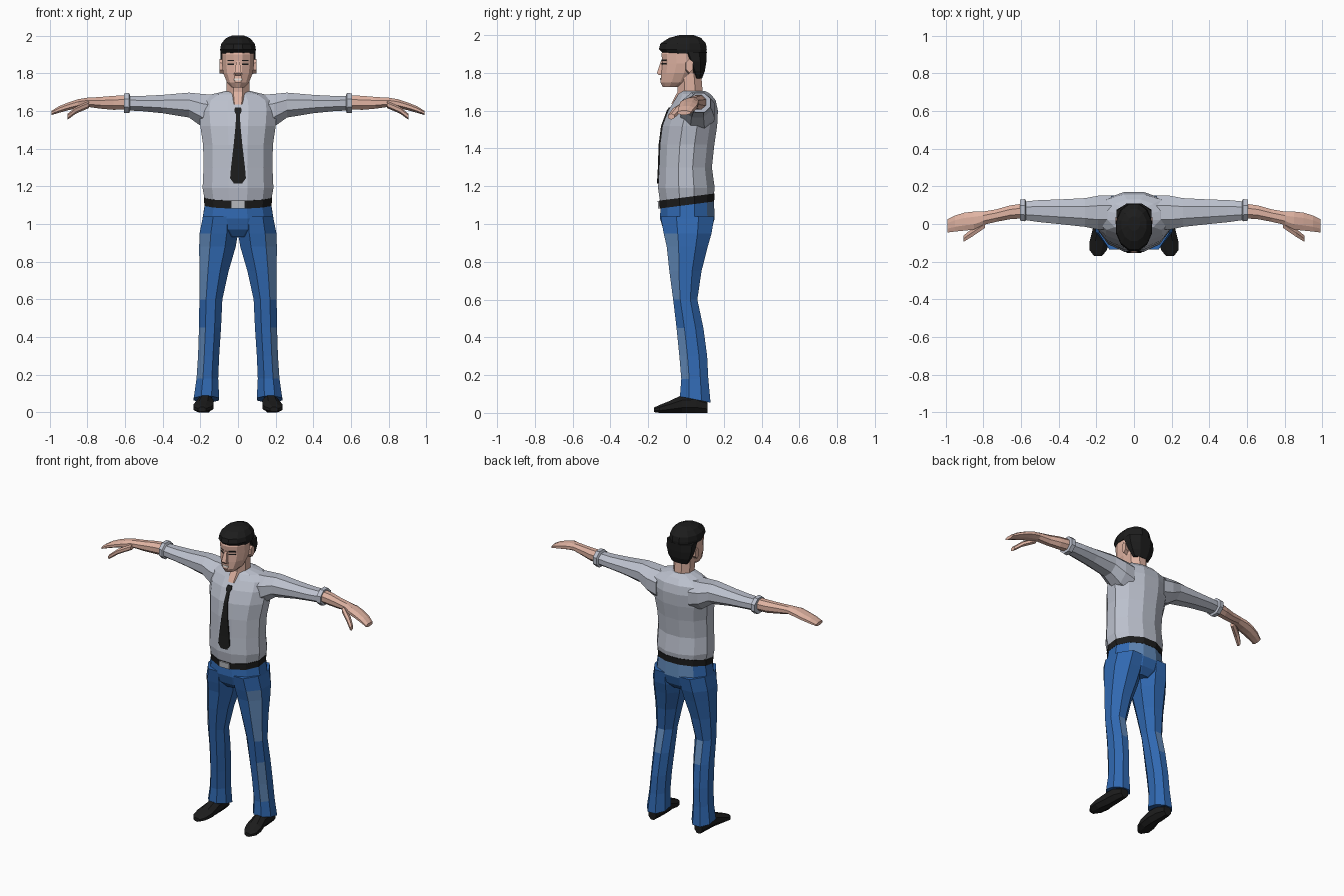
import bpy, bmesh, math
from mathutils import Vector


def material(name, rgb):
    m = bpy.data.materials.new(name)
    m.diffuse_color = (*rgb, 1)
    return m


SHIRT = material("grey shirt", (0.50, 0.53, 0.61))
SKIN = material("skin", (0.74, 0.45, 0.36))
DENIM = material("blue denim", (0.03, 0.14, 0.44))
FADED = material("faded denim", (0.12, 0.25, 0.48))
BLACK = material("black", (0.012, 0.012, 0.012))
METAL = material("buckle grey", (0.5, 0.52, 0.55))
TEETH = material("teeth white", (0.8, 0.75, 0.7))


def ring(axis, pos, a0, a1, b0, b1, n, tilt=0):
    """n-sided oval filling the box a0..a1, b0..b1 across the given axis."""
    pts = []
    for i in range(n):
        t = 2 * math.pi * (i + 0.5) / n
        k = 2 * math.cos(math.pi / n)
        a = (a0 + a1) / 2 + math.cos(t) * (a1 - a0) / k
        b = (b0 + b1) / 2 + math.sin(t) * (b1 - b0) / k
        pts.append(Vector({"x": (pos, a, b), "y": (a, pos, b),
                           "z": (a, b, pos + tilt * b)}[axis]))
    return pts


def loft(name, axis, rows, mats, n=8, mirror=False, tilts=None, rule=None):
    """Skin rings together, cap the ends, colour faces by rule(centre, normal)."""
    bm = bmesh.new()
    tilts = tilts or {}
    rings = [[bm.verts.new(p) for p in ring(axis, *r, n, tilts.get(i, 0))]
             for i, r in enumerate(rows)]
    for lo, hi in zip(rings, rings[1:]):
        for i in range(n):
            j = (i + 1) % n
            bm.faces.new((lo[i], lo[j], hi[j], hi[i]))
    bm.faces.new(rings[0])
    bm.faces.new(rings[-1])
    bmesh.ops.recalc_face_normals(bm, faces=bm.faces)
    bm.normal_update()
    if rule:
        for f in bm.faces:
            f.material_index = int(rule(f.calc_center_median(), f.normal))
    me = bpy.data.meshes.new(name)
    bm.to_mesh(me)
    bm.free()
    for m in mats:
        me.materials.append(m)
    ob = bpy.data.objects.new(name, me)
    bpy.context.collection.objects.link(ob)
    if mirror:
        ob.modifiers.new("mirror", "MIRROR")
    return ob


def sym(rows):
    """(z, half width, front, back) to centred ring rows."""
    return [(z, -w, w, f, b) for z, w, f, b in rows]


# Shirt body
body = [(1.14, .178, -.138, .148), (1.19, .188, -.148, .152), (1.30, .183, -.142, .137),
        (1.42, .185, -.138, .15), (1.52, .20, -.125, .165), (1.60, .207, -.095, .169),
        (1.655, .20, -.06, .157), (1.688, .14, -.04, .13), (1.705, .068, -.03, .10)]
loft("shirt_body", "z", sym(body), [SHIRT], 12, tilts={0: .13})

# Sleeves with rolled cuffs
loft("sleeve", "x", [
    (.12, -.03, .15, 1.49, 1.685), (.19, -.03, .15, 1.515, 1.69),
    (.26, -.015, .137, 1.565, 1.697), (.40, 0, .13, 1.588, 1.685),
    (.50, .01, .127, 1.598, 1.68), (.572, .02, .12, 1.602, 1.68),
    (.578, .014, .132, 1.588, 1.695), (.605, .018, .13, 1.59, 1.693)], [SHIRT], 8, True)

# Forearm, hand and thumb
loft("forearm_and_hand", "x", [
    (.59, .03, .108, 1.608, 1.683), (.66, .025, .098, 1.606, 1.68),
    (.73, .012, .078, 1.612, 1.674), (.80, -.005, .066, 1.622, 1.67),
    (.85, -.03, .066, 1.615, 1.662), (.90, -.035, .06, 1.604, 1.645),
    (.95, -.04, .045, 1.59, 1.625), (.99, -.045, .025, 1.578, 1.60)], [SKIN], 8, True)
loft("thumb", "x", [
    (.79, -.02, .02, 1.618, 1.65), (.86, -.068, -.025, 1.588, 1.62),
    (.905, -.095, -.062, 1.555, 1.582)], [SKIN], 6, True)

# Belt and buckle
loft("belt", "z", sym([(1.1, .178, -.138, .149), (1.142, .181, -.142, .152)]),
     [BLACK], 12, tilts={0: .13, 1: .13})
loft("buckle", "z", sym([(1.083, .037, -.147, -.138), (1.122, .037, -.15, -.141)]), [METAL], 4)

# Jeans: hips, faded across the top of the seat
loft("jeans_hips", "z", sym([
    (.93, .09, -.085, .10), (.97, .175, -.12, .135), (1.03, .188, -.138, .152),
    (1.115, .174, -.134, .147)]), [DENIM, FADED], 12, tilts={3: .13},
    rule=lambda c, n: n.y > .6 and c.z > 1.03)


# Jeans: legs, faded on the outer front of thigh and shin and behind the knee
def worn(c, n):
    outer_front = n.x > .25 and n.y < -.25 and (.60 < c.z < .95 or .18 < c.z < .45)
    return outer_front or (n.y > .85 and .45 < c.z < .60)


loft("jeans_leg", "z", [
    (.08, .10, .235, -.032, .13), (.18, .105, .22, -.025, .118), (.30, .10, .212, -.035, .112),
    (.45, .09, .207, -.05, .092), (.60, .083, .205, -.068, .06), (.75, .05, .205, -.088, .082),
    (.88, .012, .206, -.102, .115), (.95, 0, .204, -.118, .135), (1.04, 0, .186, -.134, .15)],
    [DENIM, FADED], 8, True, tilts={0: -.2}, rule=worn)

# Shoes
loft("shoe", "y", [
    (.115, .145, .20, 0, .07), (.05, .135, .212, 0, .10), (-.02, .13, .217, 0, .095),
    (-.09, .13, .235, 0, .062), (-.14, .145, .235, 0, .042), (-.17, .17, .212, .004, .028)],
    [BLACK], 8, True)

# Tie, following the front of the shirt
def chest(z):
    for (z0, _, f0, _), (z1, _, f1, _) in zip(body, body[1:]):
        if z0 <= z <= z1:
            return f0 + (f1 - f0) * (z - z0) / (z1 - z0)


loft("tie", "z", sym([(z, w, chest(z) - .007, chest(z) + .002) for z, w in (
    (1.215, .022), (1.243, .042), (1.30, .037), (1.42, .023), (1.52, .013),
    (1.58, .01), (1.60, .02), (1.618, .016))]), [BLACK], 4)

# Neck and head
loft("neck", "z", sym([(1.635, .045, -.078, .08), (1.70, .06, -.045, .088),
                       (1.80, .062, -.05, .08)]), [SKIN], 8)
loft("head", "z", sym([
    (1.724, .034, -.122, -.035), (1.75, .058, -.136, .03), (1.80, .078, -.13, .06),
    (1.85, .086, -.125, .08), (1.90, .086, -.13, .08), (1.95, .07, -.11, .07)]), [SKIN], 12)
loft("nose", "z", sym([(1.788, .016, -.143, -.11), (1.80, .018, -.154, -.11),
                       (1.865, .009, -.132, -.11)]), [SKIN], 4)
loft("ear", "x", [(.07, -.005, .03, 1.80, 1.865), (.097, 0, .036, 1.805, 1.87)], [SKIN], 6, True)

# Hair: top and back
loft("hair_top", "z", sym([
    (1.902, .09, -.118, .108), (1.925, .095, -.143, .11), (1.955, .09, -.136, .106),
    (1.985, .066, -.09, .08), (2.0, .032, -.035, .04)]), [BLACK], 12)
loft("hair_back", "z", sym([
    (1.77, .055, .045, .085), (1.81, .078, .025, .10), (1.86, .092, 0, .108),
    (1.91, .093, -.03, .11)]), [BLACK], 8)

# Brows, eyes and mouth plates
for name, z0, z1 in (("brow", 1.864, 1.871), ("eye", 1.845, 1.852)):
    loft(name, "x", [(.02, -.130, -.122, z0, z1), (.056, -.106, -.098, z0, z1)], [BLACK], 4, True)
loft("mouth", "z", sym([(1.762, .02, -.138, -.13), (1.772, .022, -.137, -.129)]), [TEETH], 4)
